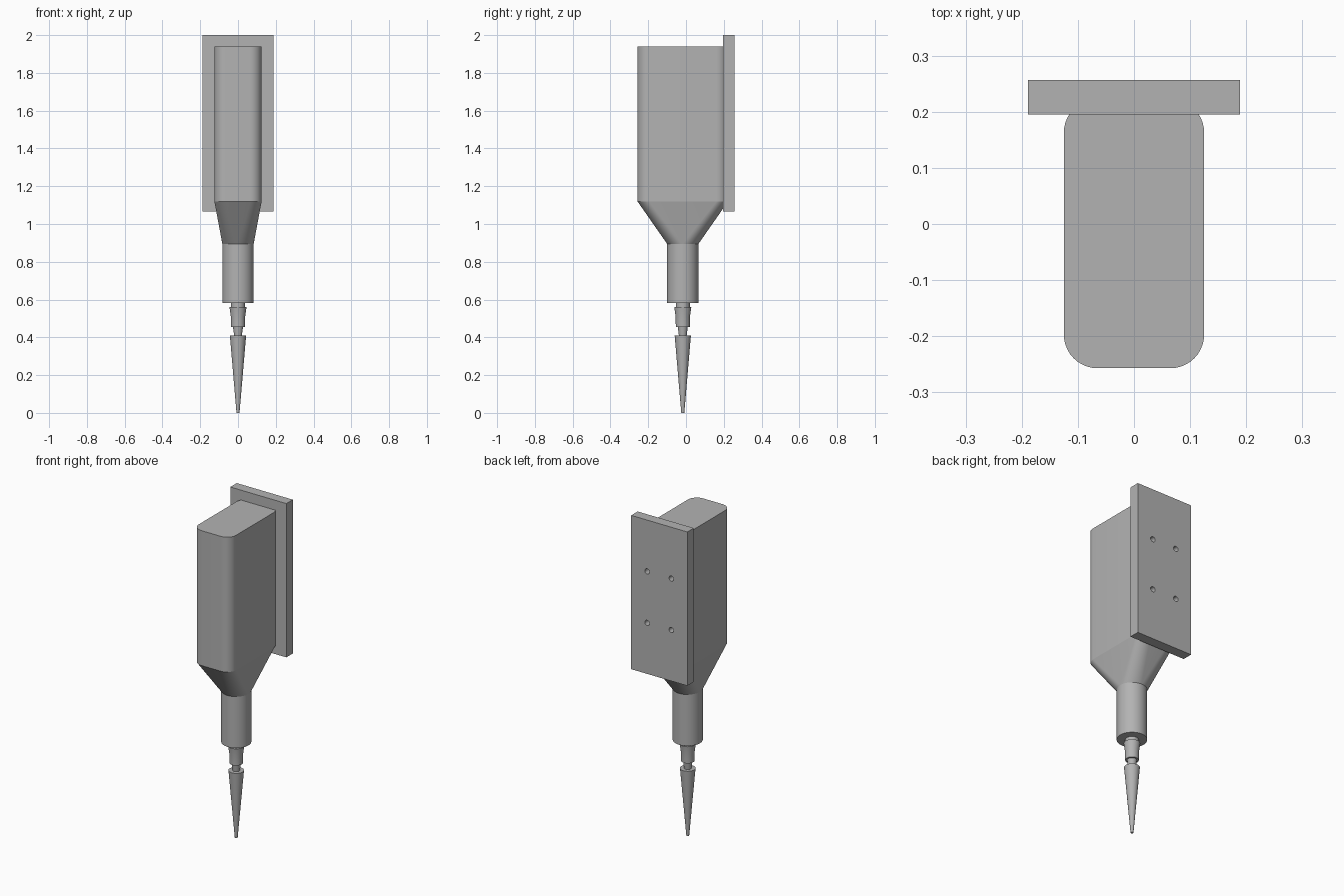
import bpy, bmesh, math
from mathutils import Matrix

old = bpy.data.objects.get("Cube")
if old:
    bpy.data.objects.remove(old, do_unlink=True)

AXIS_Y = -0.017   # shared vertical axis of body and nozzle

grey = bpy.data.materials.new("mid grey")
grey.use_nodes = True
grey.diffuse_color = (0.45, 0.45, 0.45, 1)
grey.node_tree.nodes["Principled BSDF"].inputs["Base Color"].default_value = (0.45, 0.45, 0.45, 1)


def finish(name, bm, smooth=True):
    mesh = bpy.data.meshes.new(name)
    bmesh.ops.recalc_face_normals(bm, faces=bm.faces)
    bm.to_mesh(mesh)
    bm.free()
    obj = bpy.data.objects.new(name, mesh)
    bpy.context.collection.objects.link(obj)
    mesh.materials.append(grey)
    bpy.ops.object.select_all(action='DESELECT')
    obj.select_set(True)
    bpy.context.view_layer.objects.active = obj
    if smooth:
        bpy.ops.object.shade_smooth_by_angle(angle=math.radians(25))
    return obj


def loft(name, sections, seg=10):
    """Skin rounded rectangles (z, half x, half y, corner radius); equal sizes give a circle."""
    bm = bmesh.new()
    rings = []
    for z, hx, hy, r in sections:
        ring = []
        for q, (sx, sy) in enumerate(((1, 1), (-1, 1), (-1, -1), (1, -1))):
            for i in range(seg + 1):
                a = (q + i / seg) * math.pi / 2
                ring.append(bm.verts.new((sx * (hx - r) + r * math.cos(a),
                                          AXIS_Y + sy * (hy - r) + r * math.sin(a), z)))
        rings.append(ring)
    n = len(rings[0])
    for low, high in zip(rings, rings[1:]):
        for i in range(n):
            j = (i + 1) % n
            bm.faces.new((low[i], low[j], high[j], high[i]))
    bm.faces.new(rings[0])
    bm.faces.new(rings[-1])
    bmesh.ops.remove_doubles(bm, verts=bm.verts, dist=1e-5)
    return finish(name, bm)


def turned(name, profile):
    return loft(name, [(z, r, r, r) for z, r in profile])


# Housing and the transition to the round barrel
loft("housing", [(1.12, 0.125, 0.24, 0.06), (1.94, 0.125, 0.24, 0.06)])
loft("transition", [(0.895, 0.083, 0.083, 0.083), (1.12, 0.125, 0.24, 0.06)])

# Barrel, fitting and needle
turned("barrel", [(0.583, 0.083), (0.895, 0.083)])
turned("fitting_stem", [(0.55, 0.037), (0.59, 0.037)])
turned("fitting_collar", [(0.455, 0.037), (0.51, 0.038), (0.56, 0.045)])
turned("fitting_neck", [(0.405, 0.02), (0.46, 0.027)])
turned("needle", [(0, 0.008), (0.41, 0.043)])

# Mounting plate with four blind screw holes in the back
bm = bmesh.new()
bmesh.ops.create_cube(bm, size=1, matrix=Matrix.Translation((0, 0.226, 1.5325))
                      @ Matrix.Diagonal((0.377, 0.062, 0.935, 1)))
plate = finish("mounting_plate", bm, smooth=False)

bm = bmesh.new()
for x in (-0.0815, 0.0815):
    for z in (1.375, 1.688):
        bmesh.ops.create_cone(bm, cap_ends=True, segments=24, radius1=0.016, radius2=0.016,
                              depth=0.1, matrix=Matrix.Translation((x, 0.257, z))
                              @ Matrix.Rotation(math.pi / 2, 4, 'X'))
cutter = finish("hole_cutter", bm)
cutter.hide_render = True

cut = plate.modifiers.new("screw holes", 'BOOLEAN')
cut.operation = 'DIFFERENCE'
cut.solver = 'EXACT'
cut.object = cutter
bpy.context.view_layer.objects.active = plate
bpy.ops.object.modifier_apply(modifier=cut.name)
bpy.data.objects.remove(cutter, do_unlink=True)
bpy.ops.object.select_all(action='DESELECT')
plate.select_set(True)
bpy.ops.object.shade_smooth_by_angle(angle=math.radians(25))
